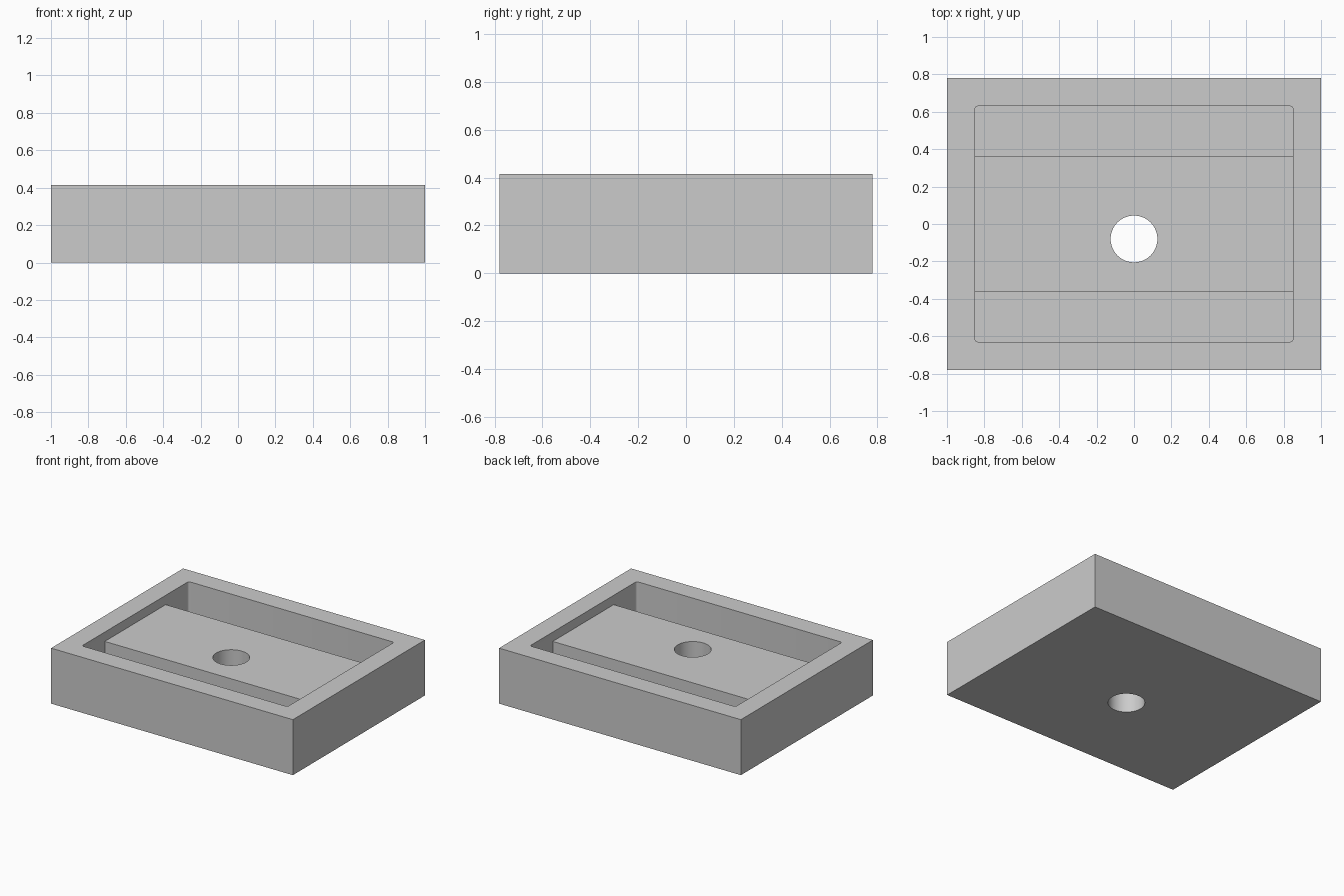
import bpy
import bmesh

WIDTH, DEPTH, HEIGHT = 2.0, 1.56, 0.415
FLOOR, DECK = 0.15, 0.345          # channel floor and raised deck heights

if "Cube" in bpy.data.objects:
    bpy.data.objects.remove(bpy.data.objects["Cube"], do_unlink=True)

grey = bpy.data.materials.new("plain grey")
grey.use_nodes = True
colour = (0.6, 0.6, 0.6, 1.0)
grey.diffuse_color = colour
grey.node_tree.nodes["Principled BSDF"].inputs["Base Color"].default_value = colour


def box(name, sx, sy, z0, z1, corner=0.0):
    """Box centred in x and y, with optional rounded upright edges."""
    bm = bmesh.new()
    bmesh.ops.create_cube(bm, size=1)
    for v in bm.verts:
        v.co = (v.co.x * sx, v.co.y * sy, z0 if v.co.z < 0 else z1)
    if corner:
        upright = [e for e in bm.edges
                   if abs(e.verts[0].co.z - e.verts[1].co.z) > 0.01]
        bmesh.ops.bevel(bm, geom=upright, offset=corner, segments=4,
                        profile=0.5, affect='EDGES')
    mesh = bpy.data.meshes.new(name)
    bm.to_mesh(mesh)
    bm.free()
    mesh.materials.append(grey)
    obj = bpy.data.objects.new(name, mesh)
    bpy.context.collection.objects.link(obj)
    return obj


def cut(target, cutter):
    """Subtract the cutter from the target and discard it."""
    cutter.hide_render = True
    mod = target.modifiers.new("cut", 'BOOLEAN')
    mod.operation, mod.solver, mod.object = 'DIFFERENCE', 'EXACT', cutter
    bpy.ops.object.select_all(action='DESELECT')
    target.select_set(True)
    bpy.context.view_layer.objects.active = target
    bpy.ops.object.modifier_apply(modifier=mod.name)
    bpy.data.objects.remove(cutter, do_unlink=True)


# Rectangular tray body
tray = box("tray", WIDTH, DEPTH, 0, HEIGHT)

# Recess that leaves a raised deck between a front and a back channel
recess = box("recess_cutter", 1.70, 1.26, FLOOR, HEIGHT + 0.2, corner=0.015)
cut(recess, box("deck_keeper", 1.9, 0.72, FLOOR - 0.1, DECK))
cut(tray, recess)

# Round drain hole through the deck
bpy.ops.mesh.primitive_cylinder_add(vertices=64, radius=0.125, depth=1.5,
                                    location=(0, -0.08, 0.2))
drain = bpy.context.object
drain.name = "drain_cutter"
drain.data.materials.append(grey)
cut(tray, drain)

bpy.ops.object.shade_smooth_by_angle()
